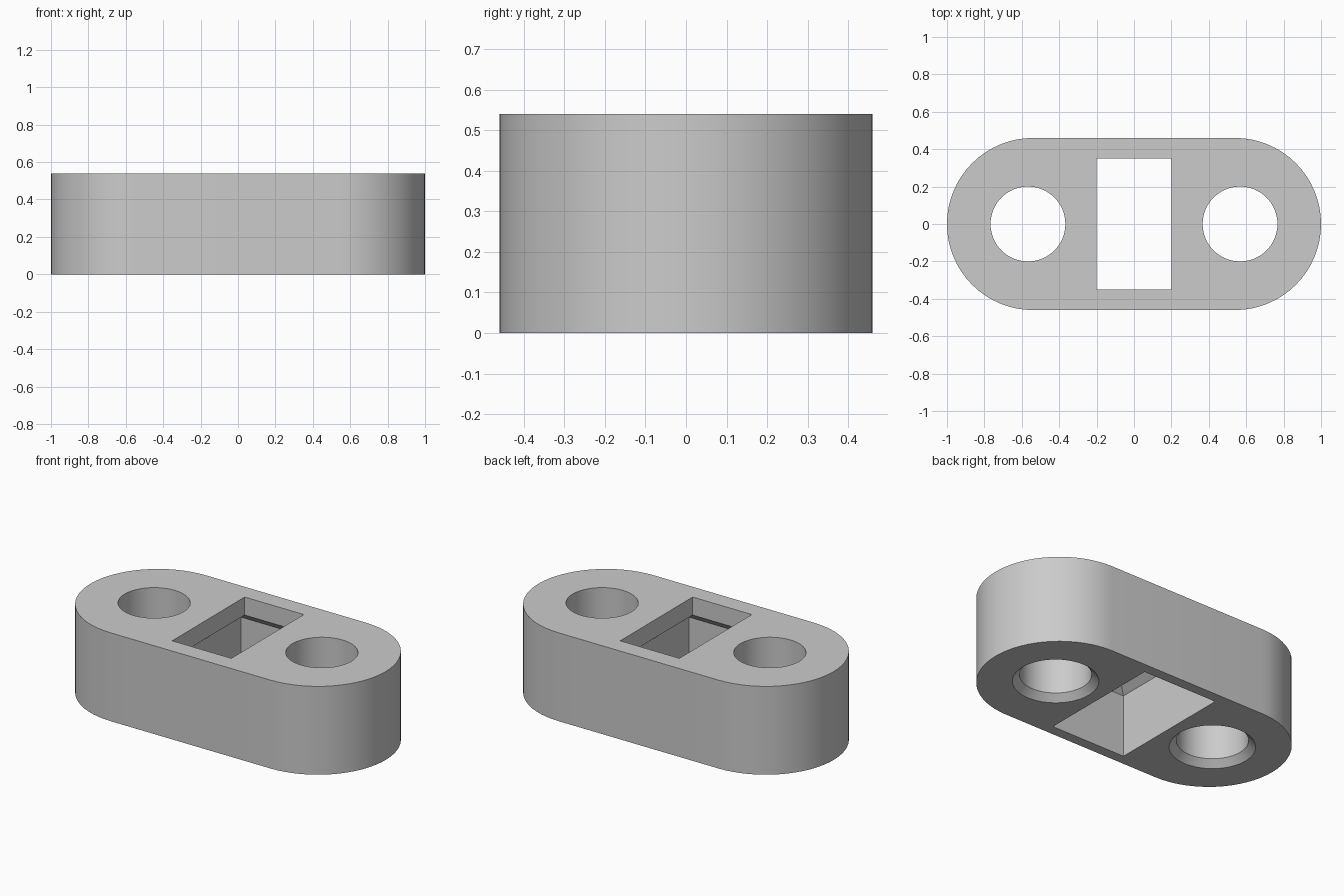
import bpy, bmesh, math

HEIGHT = 0.54
cube = bpy.data.objects.get("Cube")
if cube:
    bpy.data.objects.remove(cube, do_unlink=True)

grey = bpy.data.materials.new("light_grey")
grey.use_nodes = True
colour = (0.6, 0.6, 0.6, 1)
grey.diffuse_color = colour
grey.node_tree.nodes["Principled BSDF"].inputs["Base Color"].default_value = colour


def arc(cx, r, start, sweep, count):
    return [(cx + r * math.cos(start + sweep * i / count),
             r * math.sin(start + sweep * i / count)) for i in range(count + 1)]


def circle(cx, r):
    return arc(cx, r, 0, 2 * math.pi, 64)[:-1]


def rectangle(hx, hy):
    return [(-hx, -hy), (hx, -hy), (hx, hy), (-hx, hy)]


def loft(name, sections):
    """Closed solid through (height, outline) sections."""
    bm = bmesh.new()
    rings = [[bm.verts.new((x, y, z)) for x, y in outline] for z, outline in sections]
    for low, high in zip(rings, rings[1:]):
        for i in range(len(low)):
            j = (i + 1) % len(low)
            bm.faces.new((low[i], low[j], high[j], high[i]))
    bm.faces.new(rings[0][::-1])
    bm.faces.new(rings[-1])
    mesh = bpy.data.meshes.new(name)
    bm.to_mesh(mesh)
    bm.free()
    mesh.materials.append(grey)
    obj = bpy.data.objects.new(name, mesh)
    bpy.context.collection.objects.link(obj)
    return obj


# Body with rounded ends
outline = (arc(0.54, 0.46, -math.pi / 2, math.pi, 32)
           + arc(-0.54, 0.46, math.pi / 2, math.pi, 32))
body = loft("link_body", [(0, outline), (HEIGHT, outline)])

# Stepped rectangular slot with a sloping ledge
over = 0.1
slot_low, slot_high = rectangle(0.255, 0.395), rectangle(0.2, 0.35)
cutters = [loft("slot_cutter", [(-over, slot_low), (0.385, slot_low),
                                (0.43, slot_high), (HEIGHT + over, slot_high)])]

# Round holes, chamfered underneath
for side, x in (("left", 0.567), ("right", -0.567)):
    cutters.append(loft(side + "_hole_cutter", [
        (-over, circle(x, 0.24)), (0, circle(x, 0.24)),
        (0.04, circle(x, 0.2)), (HEIGHT + over, circle(x, 0.2))]))

bpy.ops.object.select_all(action="DESELECT")
bpy.context.view_layer.objects.active = body
body.select_set(True)
for cutter in cutters:
    cutter.hide_render = True
    mod = body.modifiers.new(cutter.name, "BOOLEAN")
    mod.operation = "DIFFERENCE"
    mod.solver = "EXACT"
    mod.object = cutter
    bpy.ops.object.modifier_apply(modifier=mod.name)
    bpy.data.objects.remove(cutter, do_unlink=True)

bpy.ops.object.shade_smooth_by_angle(angle=math.radians(30))
